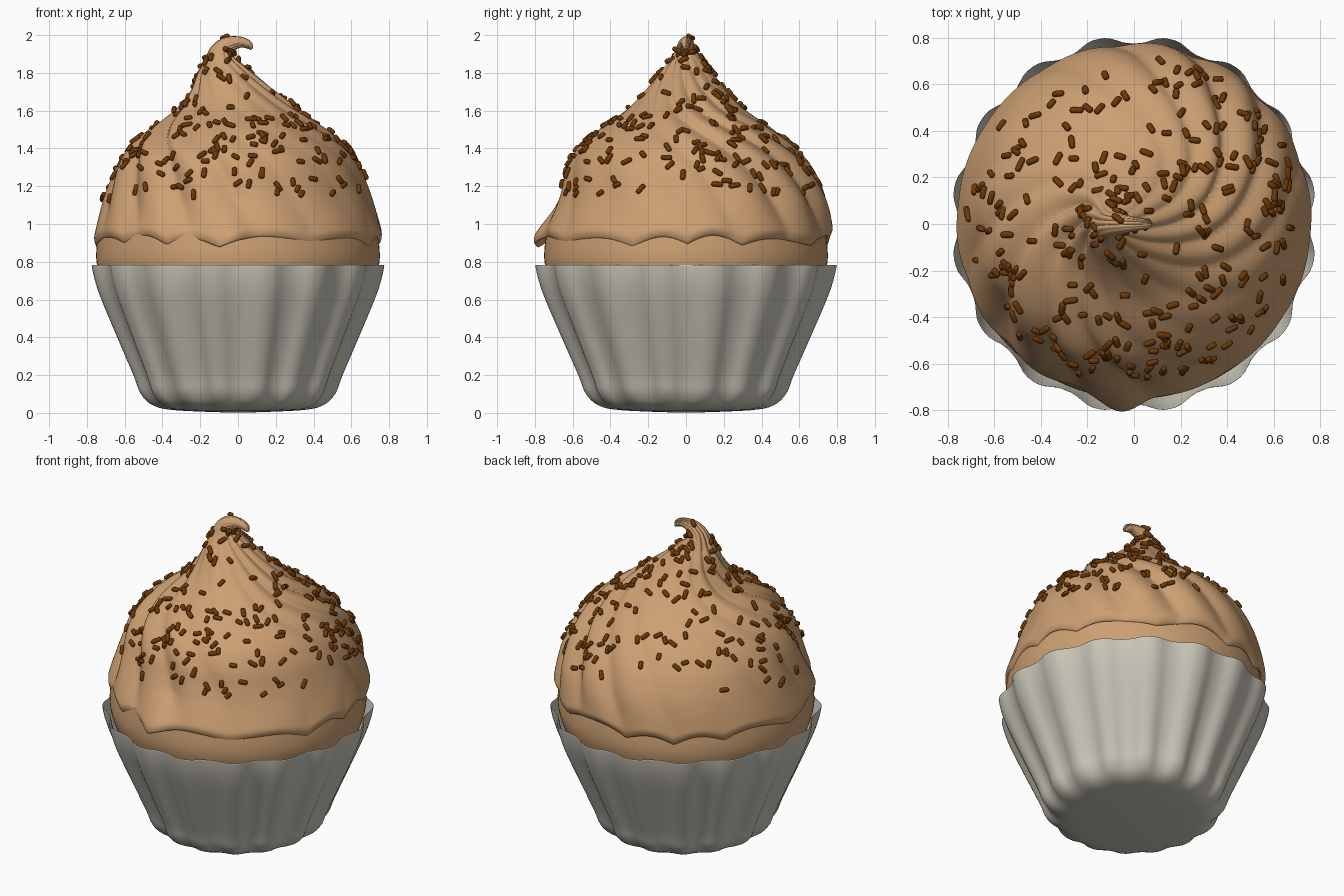
import bpy, bmesh, random
from math import sin, cos, pi, tau, exp, sqrt
from mathutils import Vector, Matrix

random.seed(11)
if "Cube" in bpy.data.objects:
    bpy.data.objects.remove(bpy.data.objects["Cube"])


def material(name, rgb):
    m = bpy.data.materials.new(name)
    m.use_nodes = True
    m.diffuse_color = (*rgb, 1)
    bsdf = m.node_tree.nodes["Principled BSDF"]
    bsdf.inputs["Base Color"].default_value = (*rgb, 1)
    bsdf.inputs["Roughness"].default_value = 0.7
    return m


caramel = material("caramel frosting", (0.61, 0.35, 0.17))
paper = material("warm grey paper", (0.585, 0.56, 0.48))
chocolate = material("chocolate brown", (0.155, 0.04, 0.002))


def finish(name, bm, mat, angle):
    mesh = bpy.data.meshes.new(name)
    bm.to_mesh(mesh)
    bm.free()
    ob = bpy.data.objects.new(name, mesh)
    bpy.context.collection.objects.link(ob)
    mesh.materials.append(mat)
    bpy.ops.object.select_all(action='DESELECT')
    ob.select_set(True)
    bpy.context.view_layer.objects.active = ob
    bpy.ops.object.shade_smooth_by_angle(angle=angle)


def spline(points, t):
    """Smooth curve through rows of numbers, t from 0 to 1."""
    x = t * (len(points) - 1)
    i = min(int(x), len(points) - 2)
    f = x - i
    a, b, c, d = (points[min(max(k, 0), len(points) - 1)] for k in range(i - 1, i + 3))
    return [q + 0.5 * f * (r - p + f * (2*p - 5*q + 4*r - s + f * (3*(q - r) + s - p)))
            for p, q, r, s in zip(a, b, c, d)]


def skin(bm, surface, rings, segs, cap_end=True):
    """Bridge closed rings of surface(t, theta) into a tube."""
    rows = [[bm.verts.new(surface(i / rings, tau * j / segs)) for j in range(segs)]
            for i in range(rings + 1)]
    for lo, hi in zip(rows, rows[1:]):
        for j in range(segs):
            k = (j + 1) % segs
            bm.faces.new((lo[j], lo[k], hi[k], hi[j]))
    bm.faces.new(rows[0][::-1])
    if cap_end:
        bm.faces.new(rows[-1])


# Fluted paper cup: z, radius, flute depth; outside up, over the rim, inside down
cup_profile = [(0.002, 0.06, 0), (0.014, 0.34, 0.002), (0.038, 0.455, 0.008),
               (0.1, 0.52, 0.014), (0.2, 0.56, 0.015), (0.4, 0.648, 0.016),
               (0.6, 0.735, 0.016), (0.7, 0.77, 0.016), (0.774, 0.786, 0.017),
               (0.78, 0.784, 0.017), (0.774, 0.782, 0.017), (0.7, 0.765, 0.016),
               (0.6, 0.73, 0.016)]


def cup_surface(t, a):
    z, r, depth = spline(cup_profile, t)
    wave = -cos(16 * a)
    r += depth * wave * (1.3 - 0.3 * wave * wave)
    return Vector((0.978 * r * cos(a), 1.007 * r * sin(a), max(z, 0)))


bm = bmesh.new()
skin(bm, cup_surface, 48, 192, cap_end=False)
finish("paper_cup", bm, paper, 0.9)

# Cake body between the cup and the frosting
cake_profile = [(0.55, 0.66), (0.68, 0.715), (0.78, 0.746), (0.86, 0.75), (0.96, 0.738)]


def cake_surface(t, a):
    z, r = spline(cake_profile, t)
    return Vector((r * cos(a), r * sin(a), z))


bm = bmesh.new()
skin(bm, cake_surface, 16, 96)
finish("cake", bm, caramel, 0.7)

# Swirled frosting: centre x, centre z, radius, tilt of each ring
swirl = [(0, 0.96, 0.71, 0), (0, 0.915, 0.742, 0), (0, 0.95, 0.76, 0), (0, 1.0, 0.749, 0),
         (0, 1.1, 0.717, 0), (0, 1.2, 0.683, 0), (0, 1.3, 0.642, 0), (0, 1.4, 0.573, 0),
         (0, 1.5, 0.46, 0), (0, 1.6, 0.32, 0), (-0.025, 1.7, 0.22, 0),
         (-0.065, 1.8, 0.14, 0), (-0.09, 1.87, 0.083, 0), (-0.085, 1.92, 0.056, 0.4),
         (-0.045, 1.952, 0.041, 1.1), (0.015, 1.962, 0.028, 1.65),
         (0.055, 1.948, 0.022, 2.3), (0.073, 1.925, 0.008, 2.6)]


def frosting_surface(t, a):
    cx, z, r, tilt = spline(swirl, t)
    phase = a - 2.2 * r
    strength = 0.12 + 0.88 * abs(cos(phase + 0.62)) ** 3
    ridge = sqrt(sin(7 * phase) ** 2 + 0.015) - 0.66
    low = min(max((1.12 - z) / 0.2, 0), 1)
    # The mass leans a little to the back at mid height
    cy = 0.035 * exp(-((z - 1.15) / 0.19) ** 2)
    # Scalloped, irregular lower edge
    z += low * (0.045 * abs(sin(6 * a + 0.8 * sin(3 * a))) - 0.03 + 0.01 * sin(5 * a + 1))
    # Spiral ridges, softer near the edge, plus one fold that sticks out in front
    r += 0.06 * strength * ridge * min(1, r / 0.35) * (1 - 0.7 * low)
    bump = (a - 1.48 * pi) / 0.13
    r += 0.06 * low * exp(-bump * bump)
    return Vector((cx + r * cos(a) * cos(tilt), cy + r * sin(a), z - r * cos(a) * sin(tilt)))


bm = bmesh.new()
skin(bm, frosting_surface, 100, 256)
finish("frosting_swirl", bm, caramel, 0.9)

# Sprinkles: small capsules lying on the frosting
capsule = [(-1, 0.45), (-0.86, 0.85), (-0.6, 1), (0.6, 1), (0.86, 0.85), (1, 0.45)]


def add_sprinkle(bm, place, half, thick):
    rows = []
    for x, r in capsule:
        rows.append([bm.verts.new(place @ Vector((x * half, r * thick * cos(tau * k / 8),
                                                  r * thick * sin(tau * k / 8))))
                     for k in range(8)])
    for lo, hi in zip(rows, rows[1:]):
        for k in range(8):
            n = (k + 1) % 8
            bm.faces.new((lo[k], lo[n], hi[n], hi[k]))
    bm.faces.new(rows[0][::-1])
    bm.faces.new(rows[-1])


bm = bmesh.new()
count = 0
while count < 290:
    t, a = random.uniform(0.255, 0.84), random.uniform(0, tau)
    radius = spline(swirl, t)[2]
    # Even over the top, sparser toward the lower edge and the back left
    keep = radius / 0.7 * (0.4 if t < 0.32 else 0.7 if t < 0.38 else 1)
    if 1.7 < a < 3.0 and radius > 0.3:
        keep *= 0.5
    if random.random() > keep:
        continue
    p = frosting_surface(t, a)
    du = frosting_surface(t, a + 0.03) - p
    dv = frosting_surface(t + 0.004, a) - p
    normal = du.cross(dv).normalized()
    spin = Matrix.Rotation(random.uniform(0, tau), 3, normal)
    along = (spin @ du.normalized()).normalized()
    across = normal.cross(along)
    place = Matrix((along, across, normal)).transposed().to_4x4()
    place.translation = p + normal * 0.006
    add_sprinkle(bm, place, random.uniform(0.021, 0.032), 0.0138)
    count += 1
finish("sprinkles", bm, chocolate, 0.9)
